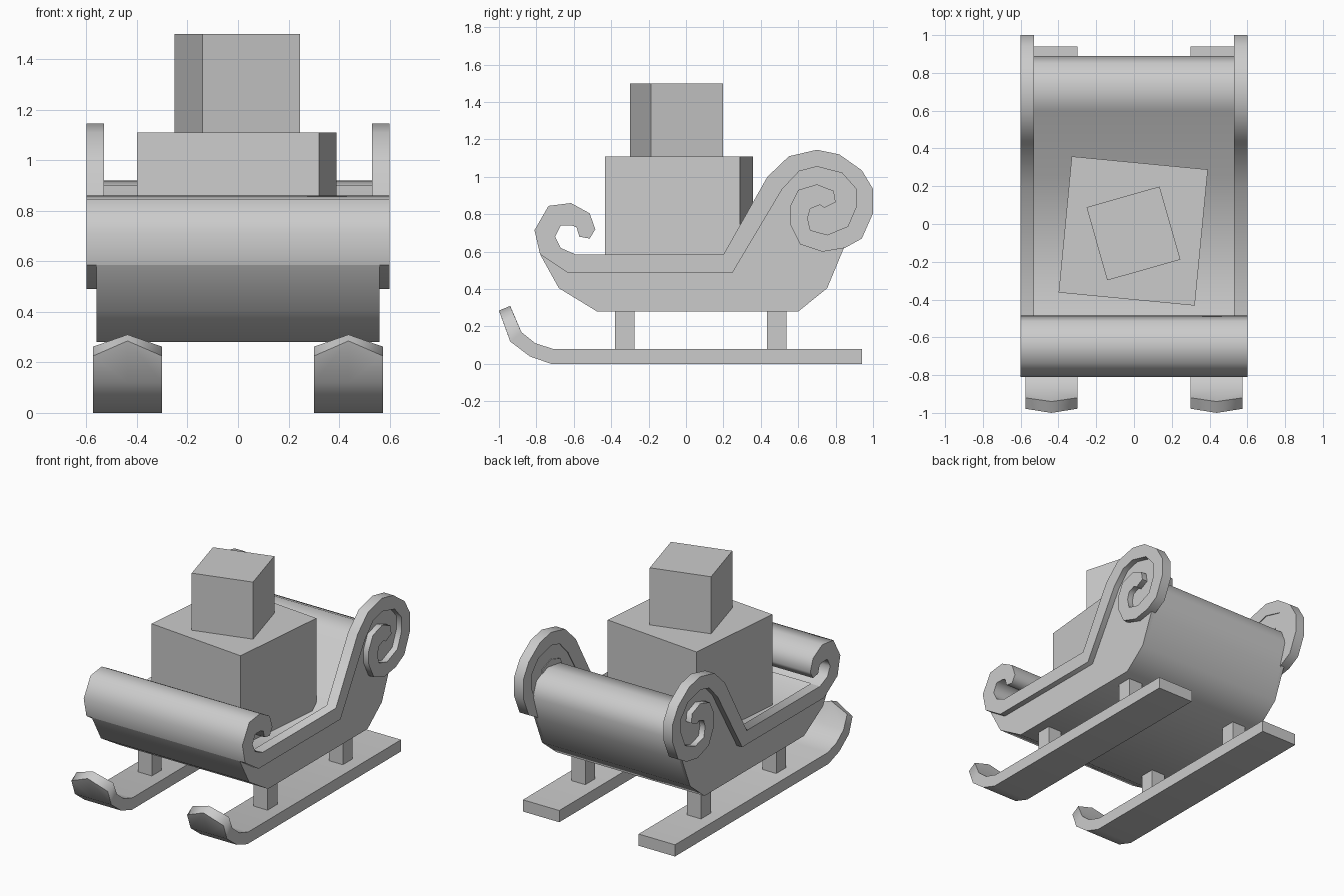
import bpy
import bmesh
import math

if "Cube" in bpy.data.objects:
    bpy.data.objects.remove(bpy.data.objects["Cube"])

grey = bpy.data.materials.new("plain_grey")
grey.use_nodes = True
COLOUR = (0.6, 0.6, 0.6, 1)
grey.diffuse_color = COLOUR
grey.node_tree.nodes["Principled BSDF"].inputs["Base Color"].default_value = COLOUR


def finish(name, bm, smooth=True):
    """Turn a bmesh into a shaded object."""
    bmesh.ops.recalc_face_normals(bm, faces=bm.faces)
    mesh = bpy.data.meshes.new(name)
    bm.to_mesh(mesh)
    bm.free()
    mesh.materials.append(grey)
    obj = bpy.data.objects.new(name, mesh)
    bpy.context.collection.objects.link(obj)
    if smooth:
        bpy.ops.object.select_all(action="DESELECT")
        obj.select_set(True)
        bpy.context.view_layer.objects.active = obj
        bpy.ops.object.shade_smooth_by_angle(angle=math.radians(70))
    return obj


def extrude(name, profile, x0, x1):
    """Extrude a (y, z) outline across x."""
    bm = bmesh.new()
    face = bm.faces.new([bm.verts.new((x0, y, z)) for y, z in profile])
    new = bmesh.ops.extrude_face_region(bm, geom=[face])["geom"]
    verts = [v for v in new if isinstance(v, bmesh.types.BMVert)]
    bmesh.ops.translate(bm, vec=(x1 - x0, 0, 0), verts=verts)
    return finish(name, bm)


def box(name, centre, size, turn=0):
    bm = bmesh.new()
    bmesh.ops.create_cube(bm, size=1)
    bmesh.ops.scale(bm, vec=size, verts=bm.verts)
    obj = finish(name, bm, smooth=False)
    obj.location = centre
    obj.rotation_euler.z = math.radians(turn)


def both_sides(name, profile, x0, x1):
    for side, s in (("left", 1), ("right", -1)):
        extrude(f"{side}_{name}", profile, s * x0, s * x1)


# Shared underside of the tub
hull = [(-0.78, 0.585), (-0.68, 0.405), (-0.475, 0.28),
        (0.6, 0.28), (0.755, 0.405), (0.84, 0.61)]

# Tub with floor and rolled backrest
extrude("tub", hull + [(0.89, 0.77), (0.85, 0.87), (0.74, 0.92), (0.6, 0.9),
                       (0.25, 0.49), (-0.66, 0.49)], -0.54, 0.54)

# Side panels filling the scrolls
both_sides("side_panel", hull + [
    (0.9, 0.7), (0.955, 0.82), (0.955, 0.9), (0.925, 0.985), (0.83, 1.07),
    (0.7, 1.1), (0.575, 1.07), (0.475, 0.965), (0.225, 0.535), (-0.66, 0.535)],
    0.535, 0.56)

# Raised rails ending in spirals
rail_top = [(-0.59, 0.585), (0.2, 0.585), (0.435, 1.0), (0.55, 1.11), (0.7, 1.145),
            (0.82, 1.12), (0.94, 1.035), (1.0, 0.935), (1.0, 0.805), (0.94, 0.67),
            (0.85, 0.62), (0.73, 0.6), (0.61, 0.64), (0.555, 0.75), (0.555, 0.84),
            (0.6, 0.93), (0.7, 0.96), (0.79, 0.925), (0.8, 0.865), (0.74, 0.835)]
rail_low = [(0.715, 0.85), (0.665, 0.83), (0.65, 0.78), (0.665, 0.715), (0.755, 0.69),
            (0.865, 0.735), (0.91, 0.84), (0.91, 0.935), (0.835, 1.02), (0.7, 1.055),
            (0.605, 1.03), (0.515, 0.935), (0.25, 0.49), (-0.635, 0.49), (-0.78, 0.585)]
both_sides("scroll_rail", rail_top + rail_low, 0.53, 0.6)

# Curled front across the full width
extrude("front_curl", [
    (-0.78, 0.585), (-0.81, 0.715), (-0.735, 0.845), (-0.615, 0.86), (-0.515, 0.805),
    (-0.485, 0.72), (-0.515, 0.67), (-0.57, 0.68), (-0.585, 0.73), (-0.61, 0.74),
    (-0.67, 0.74), (-0.7, 0.68), (-0.67, 0.62), (-0.59, 0.585)], -0.6, 0.6)

# Runners: a strip swept along y, with a pointed upturned tip
upper = [(-0.94, 0.31), (-0.88, 0.17), (-0.805, 0.11), (-0.71, 0.08), (0.94, 0.08)]
lower = [(-1.0, 0.285), (-0.94, 0.12), (-0.835, 0.04), (-0.72, 0.0), (0.94, 0.0)]
for side, s in (("left", 1), ("right", -1)):
    bm = bmesh.new()
    loops = []
    for x in (0.3, 0.4375, 0.575):
        ring = [bm.verts.new((s * x, y, z)) for y, z in upper + lower[::-1]]
        if x != 0.4375:
            ring[0].co.yz = (-0.92, 0.262)
            ring[-1].co.yz = (-0.978, 0.225)
        loops.append(ring)
    n = len(loops[0])
    for a, b in zip(loops, loops[1:]):
        for i in range(n):
            j = (i + 1) % n
            bm.faces.new((a[i], a[j], b[j], b[i]))
    for ring in (loops[0], loops[2]):
        for i in range(n // 2 - 1):
            bm.faces.new((ring[i], ring[i + 1], ring[n - 2 - i], ring[n - 1 - i]))
    finish(f"{side}_runner", bm)

    # Posts between runner and tub
    for end, y in (("front", -0.328), ("rear", 0.485)):
        box(f"{side}_{end}_post", (s * 0.4375, y, 0.185), (0.105, 0.105, 0.23))

# Stacked parcels
box("large_parcel", (-0.004, -0.037, 0.75), (0.724, 0.724, 0.72), -5.5)
box("small_parcel", (-0.003, -0.05, 1.3), (0.402, 0.402, 0.4), 15.9)
